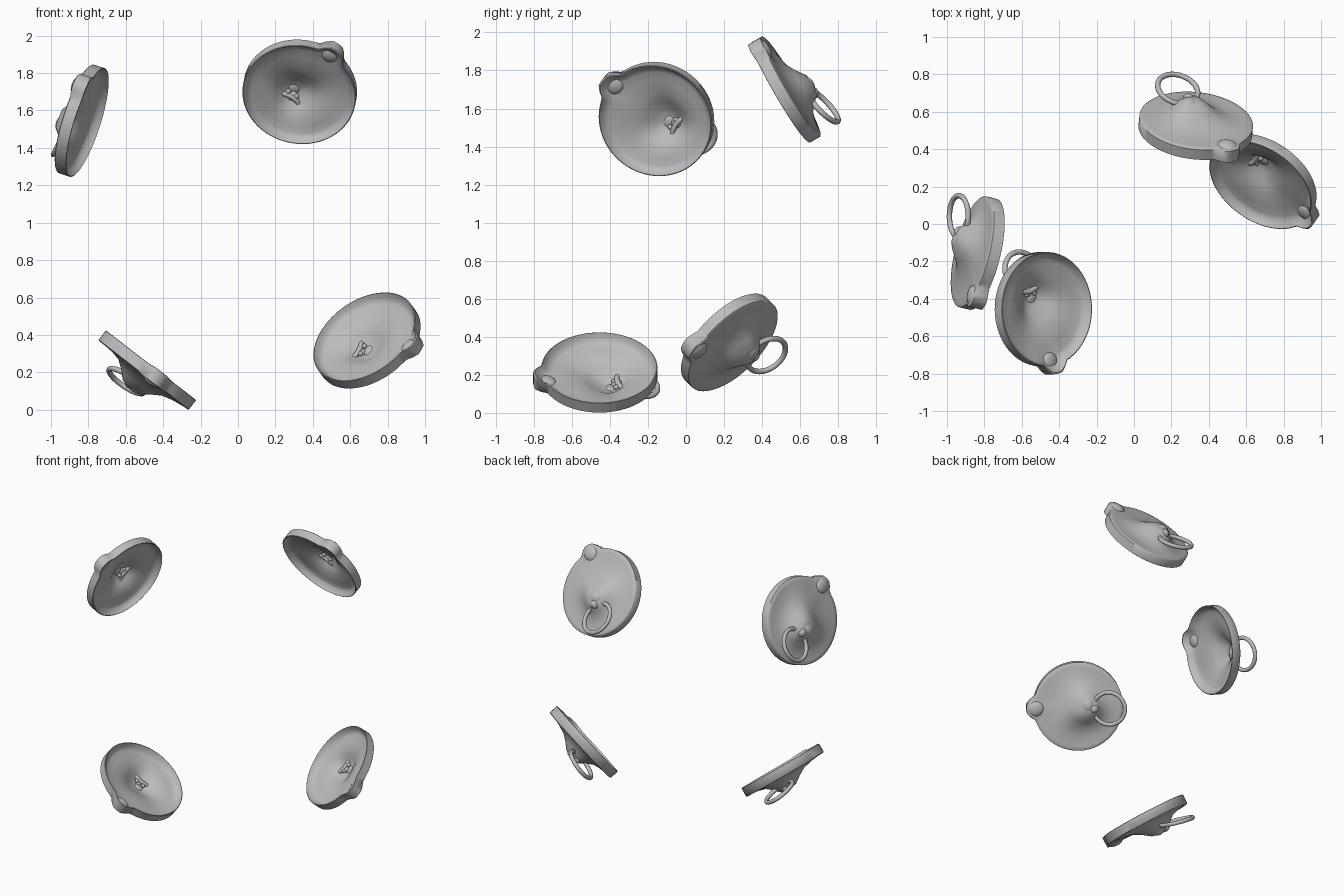
import bpy, bmesh, math
from mathutils import Vector, Matrix

cube = bpy.data.objects.get("Cube")
if cube:
    bpy.data.objects.remove(cube)

grey = bpy.data.materials.new("plain grey")
grey.use_nodes = True
COLOR = (0.5, 0.5, 0.5, 1)
grey.diffuse_color = COLOR
grey.node_tree.nodes["Principled BSDF"].inputs["Base Color"].default_value = COLOR

# Local frame: x points to the rim tab, z out of the open side
RADIUS, SEGMENTS = 0.305, 72
APEX = -0.07


def finish(bm, name):
    bmesh.ops.recalc_face_normals(bm, faces=bm.faces)
    mesh = bpy.data.meshes.new(name)
    bm.to_mesh(mesh)
    bm.free()
    mesh.materials.append(grey)
    for p in mesh.polygons:
        p.use_smooth = True
    return mesh


def shell_mesh():
    """Thin hollow dish with a raised rim, a rim tab and an off-centre tip."""
    # (share of radius, height): inside tip, inside, rim band, back, back tip
    profile = [(0.07, -0.105), (0.2, -0.092), (0.34, -0.058), (0.5, -0.034), (0.7, -0.02),
               (0.85, -0.013), (0.91, -0.005), (0.955, 0.016), (0.985, 0.033), (1, 0.031),
               (1, -0.03), (0.98, -0.035), (0.9, -0.035), (0.7, -0.04), (0.5, -0.054),
               (0.34, -0.087), (0.2, -0.124), (0.08, -0.133)]
    bm = bmesh.new()
    rings = []
    for share, height in profile:
        ring = []
        for i in range(SEGMENTS):
            a = 2 * math.pi * i / SEGMENTS
            off = min(a, 2 * math.pi - a)
            tab = math.exp(-(off / 0.2) ** 4) * share ** 6
            r = RADIUS * share + 0.048 * tab
            # soft folds between tip and rim
            fold = 0.006 * math.sin(3 * a + 0.6) * math.sin(math.pi * share) ** 2
            shift = APEX * (1 - share) ** 1.2
            z = height * (1 + 0.2 * tab) + fold
            ring.append(bm.verts.new((r * math.cos(a) + shift, r * math.sin(a), z)))
        rings.append(ring)
    for low, high in zip(rings, rings[1:]):
        for i in range(SEGMENTS):
            j = (i + 1) % SEGMENTS
            bm.faces.new((low[i], low[j], high[j], high[i]))
    bm.faces.new(rings[0])
    bm.faces.new(rings[-1])
    return finish(bm, "shell")


def blob_mesh(name, blobs):
    """Joined ellipsoids given as (centre, radii)."""
    bm = bmesh.new()
    for centre, radii in blobs:
        place = Matrix.Translation(centre) @ Matrix.Diagonal((*radii, 1))
        bmesh.ops.create_uvsphere(bm, u_segments=16, v_segments=10, radius=1, matrix=place)
    return finish(bm, name)


def ring_mesh():
    """Round pull ring, leaning away from the back."""
    bm = bmesh.new()
    major, minor, around, tube = 0.111, 0.0145, 40, 10
    lean = Matrix.Translation((-0.205, -0.012, -0.115)) @ Matrix.Rotation(math.radians(-16), 4, "Y")
    loops = []
    for i in range(around):
        a = 2 * math.pi * i / around
        loop = []
        for k in range(tube):
            b = 2 * math.pi * k / tube
            r = major + minor * math.cos(b)
            point = Vector((r * math.cos(a), r * math.sin(a), minor * math.sin(b)))
            loop.append(bm.verts.new(lean @ point))
        loops.append(loop)
    for i in range(around):
        p, q = loops[i], loops[(i + 1) % around]
        for k in range(tube):
            m = (k + 1) % tube
            bm.faces.new((p[k], q[k], q[m], p[m]))
    return finish(bm, "pull_ring")


parts = {
    "shell": shell_mesh(),
    "tab_knob": blob_mesh("tab_knob", [((0.29, 0, -0.026), (0.058, 0.056, 0.03))]),
    "ring_hinge": blob_mesh("ring_hinge", [((-0.1, -0.01, -0.11), (0.034, 0.03, 0.03)),
                                           ((-0.06, 0.015, -0.118), (0.04, 0.045, 0.022))]),
    "inner_stud": blob_mesh("inner_stud", [((-0.085, s * 0.026, -0.09), (0.016, 0.014, 0.012))
                                           for s in (-1, 1)]),
    "pull_ring": ring_mesh(),
}

# Each copy: centre, open direction, tab direction
copies = {
    "upper_right": ((-0.835, -0.155, 1.545), (0.93, -0.23, -0.3), (0, -0.79, 0.6)),
    "upper_left": ((0.33, 0.525, 1.70), (-0.1, -0.86, -0.5), (0.58, -0.38, 0.72)),
    "lower_right": ((-0.485, -0.455, 0.212), (0.61, 0, 0.79), (0.15, -0.98, -0.13)),
    "lower_left": ((0.69, 0.228, 0.37), (-0.45, -0.64, 0.63), (0.81, -0.56, -0.13)),
}
for place, (centre, facing, tab) in copies.items():
    n = Vector(facing).normalized()
    u = Vector(tab)
    u = (u - n * u.dot(n)).normalized()
    turn = Matrix((u, n.cross(u), n)).transposed().to_4x4()
    for part, mesh in parts.items():
        obj = bpy.data.objects.new(f"{place}_{part}", mesh)
        bpy.context.collection.objects.link(obj)
        obj.matrix_world = Matrix.Translation(centre) @ turn

# Keep the rim edges crisp
for mesh in parts.values():
    mesh.set_sharp_from_angle(angle=math.radians(50))
